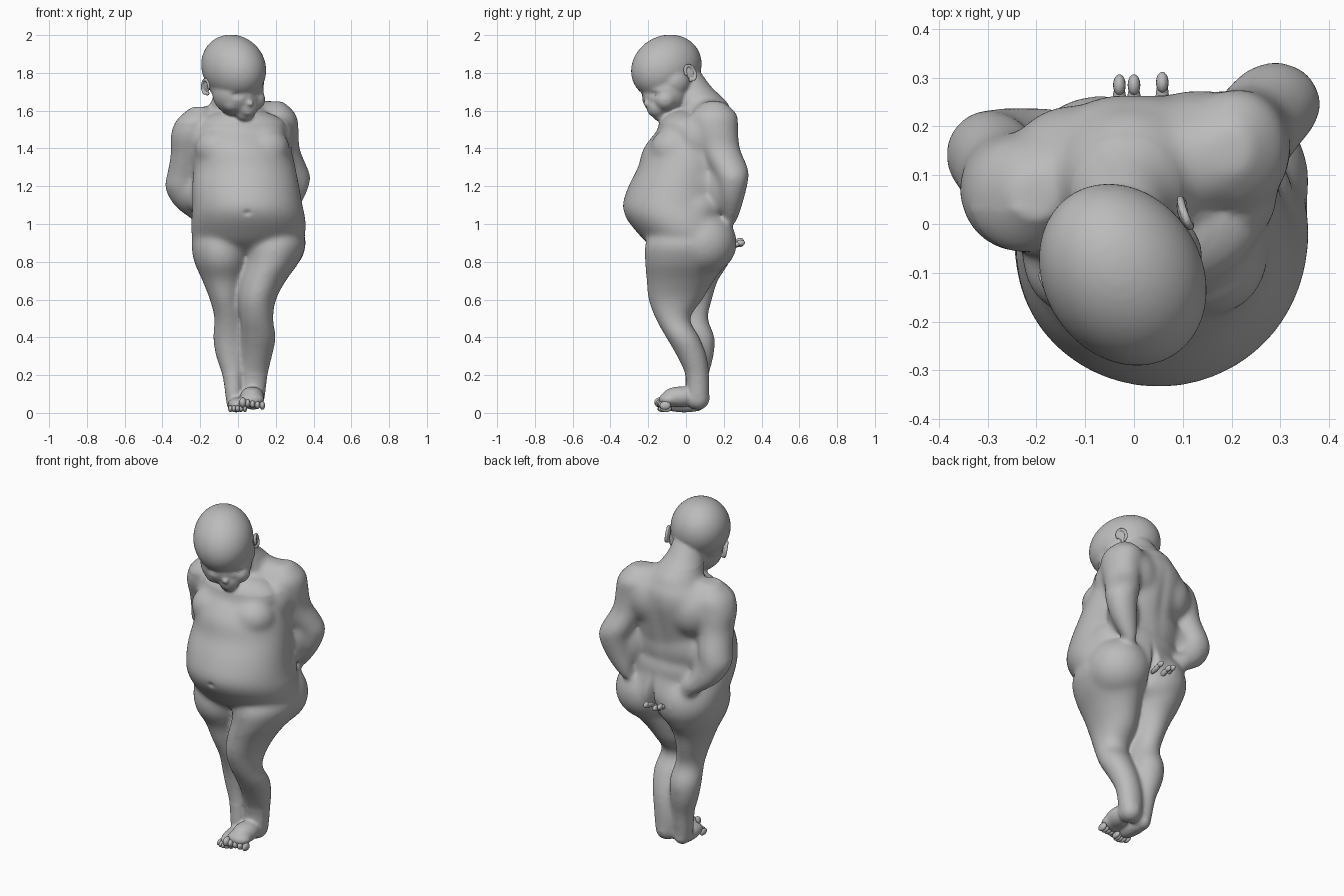
import bpy, bmesh, math
from mathutils import Vector, Matrix

skin = bpy.data.materials.new("grey_clay")
skin.diffuse_color = (0.5, 0.5, 0.5, 1)

# Head frame: side axis, back axis, up axis
side = Vector((0.86, 0.48, 0.14)).normalized()
face = Vector((0.526, -0.751, -0.398))
face = (face - face.dot(side) * side).normalized()
up = side.cross(-face)
HEAD = Matrix((side, -face, up)).transposed().to_4x4()
PLAIN = Matrix.Identity(4)


def blob(bm, c, r, rot=PLAIN, seg=32):
    """Ellipsoid with centre c and radii r."""
    r = (r, r, r) if isinstance(r, (int, float)) else r
    m = Matrix.Translation(c) @ rot @ Matrix.Diagonal((*r, 1))
    bmesh.ops.create_uvsphere(bm, u_segments=seg, v_segments=seg // 2, radius=1, matrix=m)


def catmull(a, b, c, d, t):
    return [0.5 * (2 * q + (r - p) * t + (2 * p - 5 * q + 4 * r - s) * t * t
                   + (3 * q - p - 3 * r + s) * t ** 3) for p, q, r, s in zip(a, b, c, d)]


def limb(bm, rings, seg=40, steps=5):
    """Closed loft through elliptical rings given as x, y, z, rx, ry."""
    n = len(rings)
    fine = []
    for i in range(n - 1):
        k = [rings[max(i - 1, 0)], rings[i], rings[i + 1], rings[min(i + 2, n - 1)]]
        fine += [catmull(*k, j / steps) for j in range(steps)]
    fine.append(rings[-1])
    loops = []
    for x, y, z, rx, ry in fine:
        loops.append([bm.verts.new((x + rx * math.cos(a), y + ry * math.sin(a), z))
                      for a in (2 * math.pi * j / seg for j in range(seg))])
    for lo, hi in zip(loops, loops[1:]):
        for j in range(seg):
            bm.faces.new((lo[j], lo[(j + 1) % seg], hi[(j + 1) % seg], hi[j]))
    bm.faces.new(loops[0][::-1])
    bm.faces.new(loops[-1])


def finish(bm, name):
    bmesh.ops.recalc_face_normals(bm, faces=bm.faces)
    me = bpy.data.meshes.new(name)
    bm.to_mesh(me)
    bm.free()
    ob = bpy.data.objects.new(name, me)
    bpy.context.collection.objects.link(ob)
    me.materials.append(skin)
    me.shade_smooth()
    return ob


bm = bmesh.new()
# Torso, from hips to shoulders
limb(bm, [(.05, .03, .85, .2, .16), (.05, .02, .9, .28, .225), (.055, .0, .95, .302, .255),
          (.055, -.04, 1.03, .302, .277), (.05, -.06, 1.1, .292, .276), (.04, -.045, 1.2, .284, .26),
          (.035, -.01, 1.3, .27, .245), (.02, .015, 1.4, .26, .24), (.0, .06, 1.5, .24, .208),
          (-.0, .09, 1.58, .19, .165), (.0, .1, 1.64, .11, .1)])
# Neck
limb(bm, [(.0, .11, 1.52, .2, .14), (-.01, .09, 1.63, .14, .14), (-.02, .03, 1.72, .1, .11),
          (-.02, .0, 1.8, .08, .08)])
# Chest, shoulder slopes, shoulder blades, small of the back
blob(bm, (-.1, -.075, 1.4), (.13, .12, .11))
blob(bm, (.15, -.07, 1.4), (.125, .12, .11))
blob(bm, (.02, .0, 1.5), (.24, .15, .11))
blob(bm, (.21, .06, 1.46), (.085, .1, .12))
blob(bm, (-.13, .08, 1.55), (.13, .1, .075))
blob(bm, (.12, .13, 1.58), (.14, .1, .075))
blob(bm, (-.12, .12, 1.45), (.14, .125, .15))
blob(bm, (.13, .16, 1.48), (.15, .115, .15))
blob(bm, (.03, .06, 1.22), (.27, .165, .2))
blob(bm, (.05, .055, 1.08), (.28, .175, .15))
# Flanks that close the gap under the arms
blob(bm, (-.21, .09, 1.34), (.08, .08, .13))
blob(bm, (-.2, .11, 1.18), (.1, .08, .12))
blob(bm, (.23, .16, 1.36), (.07, .08, .12))
blob(bm, (.23, .18, 1.2), (.09, .075, .14))
# Buttocks
blob(bm, (-.07, .085, .9), (.172, .18, .172))
blob(bm, (.185, .09, .9), (.175, .18, .172))
# Arms, folded behind the back
limb(bm, [(.2, .15, 1.65, .04, .05), (.205, .15, 1.58, .103, .122), (.22, .155, 1.5, .102, .122),
          (.235, .18, 1.4, .092, .107), (.275, .23, 1.3, .093, .098), (.295, .247, 1.24, .09, .085),
          (.28, .243, 1.15, .078, .07), (.25, .24, 1.07, .06, .05), (.22, .235, 1.0, .03, .03)])
limb(bm, [(-.2, .06, 1.62, .05, .05), (-.22, .06, 1.55, .107, .113), (-.245, .065, 1.47, .112, .118),
          (-.265, .09, 1.37, .092, .102), (-.285, .13, 1.26, .092, .097), (-.295, .145, 1.19, .092, .09),
          (-.25, .165, 1.1, .09, .075), (-.19, .19, 1.04, .08, .05), (-.15, .2, .98, .03, .03)])
# Legs
limb(bm, [(.18, 0, .98, .12, .15), (.19, .01, .9, .168, .225), (.175, 0, .8, .15, .218),
          (.13, -.03, .7, .124, .18), (.1, -.055, .6, .102, .145), (.1, -.07, .5, .087, .093),
          (.11, -.017, .4, .092, .09), (.1, .031, .3, .082, .08), (.085, .06, .2, .074, .064),
          (.08, .065, .1, .067, .06), (.08, .065, .04, .05, .05)])
limb(bm, [(-.08, 0, .98, .12, .15), (-.09, .02, .9, .155, .215), (-.085, .02, .8, .147, .21),
          (-.077, .02, .7, .112, .15), (-.067, .02, .6, .083, .12), (-.05, .03, .5, .076, .088),
          (-.045, .065, .4, .088, .088), (-.04, .07, .3, .078, .077), (-.027, .06, .2, .058, .062),
          (-.022, .05, .1, .048, .057), (-.02, .045, .03, .04, .05)])
# Feet
blob(bm, (.08, .065, .075), .064)
blob(bm, (.075, -.03, .085), (.064, .1, .055))
blob(bm, (.072, -.09, .07), (.068, .055, .038))
blob(bm, (-.018, .06, .043), .042)
blob(bm, (-.01, -.01, .042), (.046, .12, .04))
# Skull, temples, jaw, chin, cheeks, muzzle, nose and lips
blob(bm, (-.023, -.104, 1.829), (.162, .201, .168), HEAD, 48)
blob(bm, (-.068, -.105, 1.745), .09)
blob(bm, (.05, -.065, 1.755), .09)
blob(bm, (0, -.11, 1.70), (.14, .127, .13), HEAD)
blob(bm, (.035, -.135, 1.593), .05)
blob(bm, (-.03, -.165, 1.65), .06)
blob(bm, (.085, -.11, 1.66), .06)
blob(bm, (.047, -.15, 1.622), .06)
blob(bm, (.063, -.208, 1.64), (.019, .022, .016), HEAD)
blob(bm, (.056, -.2, 1.668), (.013, .02, .03), HEAD)
for z in (1.602, 1.588):
    blob(bm, (.058, -.183, z), (.026, .017, .008), HEAD)
raw = finish(bm, "body_blockout")

# Fuse the parts into one skin
mod = raw.modifiers.new("fuse", 'REMESH')
mod.mode, mod.voxel_size = 'VOXEL', .0085
dg = bpy.context.evaluated_depsgraph_get()
me = bpy.data.meshes.new_from_object(raw.evaluated_get(dg))
me.name = "body"
raw.modifiers.clear()
bpy.data.objects.remove(raw)
body = bpy.data.objects.new("body", me)
bpy.context.collection.objects.link(body)

# Soften: lightly on the face and feet, strongly on torso and limbs
bm = bmesh.new()
bm.from_mesh(me)
trunk = [v for v in bm.verts if .2 < v.co.z < 1.53 or (v.co.z < 1.68 and v.co.y > .03)]
for verts, passes in ((bm.verts[:], 4), (trunk, 28)):
    for _ in range(passes):
        bmesh.ops.smooth_vert(bm, verts=verts, factor=.5,
                              use_axis_x=True, use_axis_y=True, use_axis_z=True)
bm.to_mesh(me)
bm.free()

# Pressed-in details: place, size per axis, push
back, inward = Vector((0, 1, 0)), -face
dents = [((-.005, -.235, 1.68), (.028, .05, .016), inward * .012),   # eye sockets
         ((.105, -.165, 1.685), (.028, .05, .016), inward * .012),
         ((.05, -.33, 1.06), (.018, .08, .014), back * .01),         # navel
         ((.06, .26, .9), (.018, .12, .09), -back * .04),            # seat cleft
         ((.0, .27, 1.35), (.035, .1, .16), -back * .008)]           # spine
for v in me.vertices:
    for c, s, push in dents:
        d = sum(((v.co[i] - c[i]) / s[i]) ** 2 for i in range(3))
        if d < 9:
            v.co += push * math.exp(-d)
me.shade_smooth()
me.materials.clear()
me.materials.append(skin)

# Eyes
for name, c in (("eye_right", (-.003, -.209, 1.678)), ("eye_left", (.096, -.155, 1.684))):
    bm = bmesh.new()
    blob(bm, c, (.02, .016, .01), HEAD, 16)
    finish(bm, name)

# Ears: a thin rim round a shallow bowl, with a lobe
for name, c, s in (("ear_left", (.099, .02, 1.8), 1), ("ear_right", (-.166, -.122, 1.728), -1)):
    bm = bmesh.new()
    frame = Matrix.Translation(c) @ HEAD @ Matrix.Rotation(s * -.15, 4, 'Z')
    for k in range(24):
        a = math.radians(-80 + 11 * k)
        p = Vector((.007 * s, .026 * math.cos(a), .04 * math.sin(a)))
        blob(bm, frame @ p, .0085, PLAIN, 12)
    blob(bm, c, (.008, .024, .038), frame.to_3x3().to_4x4(), 16)
    blob(bm, frame @ Vector((0, -.01, -.036)), .012, PLAIN, 12)
    ear = finish(bm, name)
    m = ear.modifiers.new("fuse", 'REMESH')
    m.mode, m.voxel_size, m.use_smooth_shade = 'VOXEL', .003, True

# Toes of the front and rear foot
for i in range(5):
    bm = bmesh.new()
    big = .019 if i == 0 else .0145
    blob(bm, (.025 + .026 * i, -.138 + .007 * i, .055 - .004 * i), (big, .03, big + .008), PLAIN, 16)
    blob(bm, (-.04 + .019 * i, -.122 + .004 * (i - 2) ** 2, .022), (.012, .03, .018), PLAIN, 16)
    finish(bm, "toe_pair_%d" % (i + 1))

# Fingers behind the back
for i, (x, z, y) in enumerate([(-.03, .91, .27), (.0, .895, .27), (.058, .9, .275)]):
    bm = bmesh.new()
    blob(bm, (x, y - .02, z - .012), (.014, .045, .014), Matrix.Rotation(.3, 4, 'X'), 16)
    blob(bm, (x, y + .015, z), (.013, .022, .017), PLAIN, 16)
    finish(bm, "finger_%d" % (i + 1))
